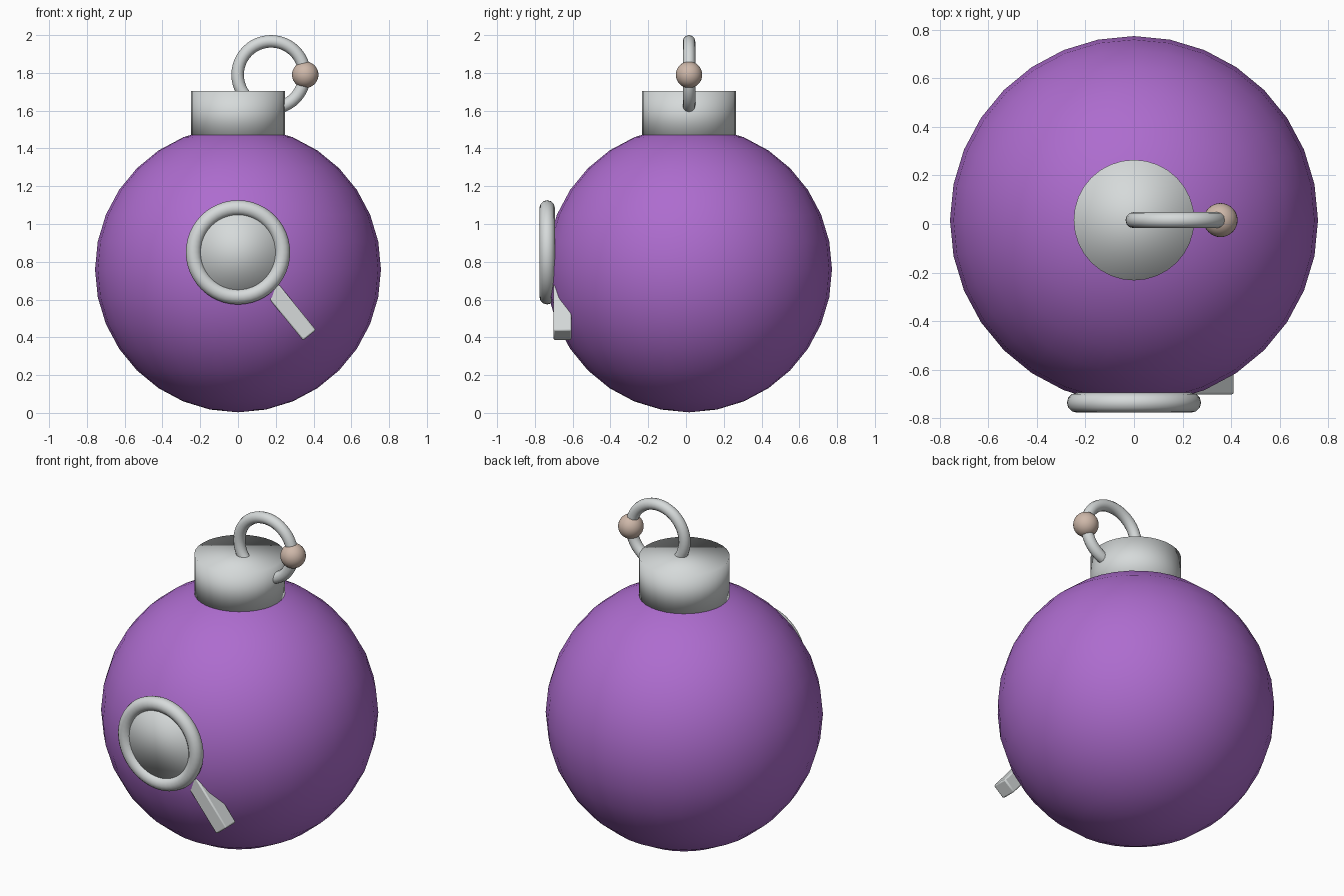
import bpy, math

if "Cube" in bpy.data.objects:
    bpy.data.objects.remove(bpy.data.objects["Cube"])

CY = 0.016  # shared y of ball, cap and hanging loop


def material(name, rgb):
    m = bpy.data.materials.new(name)
    m.diffuse_color = (*rgb, 1)
    m.use_nodes = True
    m.node_tree.nodes["Principled BSDF"].inputs["Base Color"].default_value = m.diffuse_color
    return m


purple = material("purple", (0.42, 0.15, 0.62))
silver = material("silver", (0.67, 0.70, 0.70))
beige = material("beige", (0.62, 0.48, 0.40))


def finish(name, mat):
    ob = bpy.context.object
    ob.name = name
    ob.data.materials.append(mat)
    bpy.ops.object.shade_smooth()
    return ob


def ball(name, mat, r, loc):
    bpy.ops.mesh.primitive_uv_sphere_add(segments=32, ring_count=16, radius=r, location=loc)
    return finish(name, mat)


def disc(name, mat, r, depth, loc, rot=(0, 0, 0)):
    bpy.ops.mesh.primitive_cylinder_add(vertices=32, radius=r, depth=depth, location=loc, rotation=rot)
    return finish(name, mat)


def ring(name, mat, major, minor, loc):
    bpy.ops.mesh.primitive_torus_add(major_radius=major, minor_radius=minor, major_segments=48,
                                     minor_segments=12, location=loc, rotation=(math.pi / 2, 0, 0))
    return finish(name, mat)


# Main ball and neck cap
ball("body", purple, 0.757, (0, CY, 0.76))
disc("neck_cap", silver, 0.248, 0.255, (0, CY, 1.5775))

# Hanging loop with its bead
ring("loop", silver, 0.177, 0.033, (0.175, CY, 1.79))
ball("loop_bead", beige, 0.07, (0.356, CY, 1.79))

# Magnifying glass on the front: rim, lens, handle
ring("glass_rim", silver, 0.235, 0.041, (0, -0.735, 0.85))
disc("glass_lens", silver, 0.225, 0.05, (0, -0.727, 0.85), (math.pi / 2, 0, 0))

a = math.radians(50.8)
length = 0.32
end = (0.379, 0.411)
bpy.ops.mesh.primitive_cube_add(
    size=1,
    location=(end[0] - math.cos(a) * length / 2, -0.654, end[1] + math.sin(a) * length / 2),
    rotation=(0, a, 0))
handle = bpy.context.object
handle.scale = (length, 0.095, 0.088)
bpy.ops.object.transform_apply(location=False, rotation=False, scale=True)
bevel = handle.modifiers.new("soft_edges", 'BEVEL')
bevel.width = 0.008
bevel.segments = 2
finish("glass_handle", silver)
bpy.ops.object.shade_smooth_by_angle(angle=math.radians(40))
